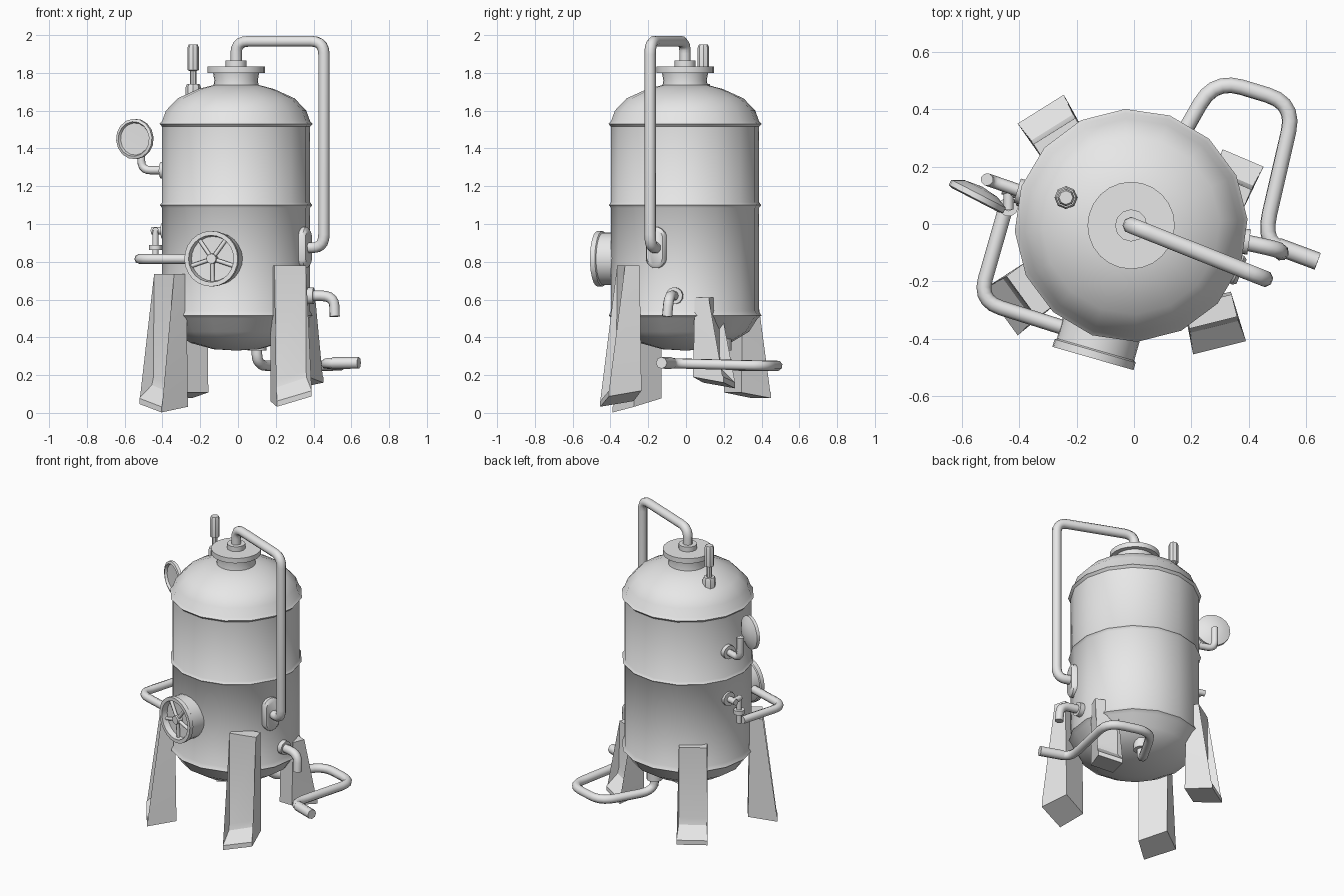
import bpy, bmesh, math
from mathutils import Vector, Matrix

if "Cube" in bpy.data.objects:
    bpy.data.objects.remove(bpy.data.objects["Cube"])

CX, CY = -0.01, -0.005          # tank axis
grey = bpy.data.materials.new("plain grey")
grey.diffuse_color = (0.8, 0.8, 0.8, 1)
grey.use_nodes = True
grey.node_tree.nodes["Principled BSDF"].inputs["Base Color"].default_value = grey.diffuse_color


def finish(ob, angle=40):
    ob.data.materials.clear()
    ob.data.materials.append(grey)
    bpy.ops.object.select_all(action='DESELECT')
    ob.select_set(True)
    bpy.context.view_layer.objects.active = ob
    bpy.ops.object.shade_smooth_by_angle(angle=math.radians(angle))
    return ob


def add_mesh(name, bm, angle=40):
    bmesh.ops.remove_doubles(bm, verts=bm.verts, dist=1e-5)
    bmesh.ops.recalc_face_normals(bm, faces=bm.faces)
    me = bpy.data.meshes.new(name)
    bm.to_mesh(me)
    bm.free()
    ob = bpy.data.objects.new(name, me)
    bpy.context.collection.objects.link(ob)
    return finish(ob, angle)


def lathe(name, profile, origin, axis=(0, 0, 1), n=16, turn=0, angle=40):
    """Revolve (radius, height) points around an axis."""
    rot = Vector((0, 0, 1)).rotation_difference(Vector(axis).normalized())
    bm = bmesh.new()
    rows = []
    for r, h in profile:
        rows.append([bm.verts.new(Vector(origin) + rot @ Vector((
            r * math.cos(turn + math.tau * i / n), r * math.sin(turn + math.tau * i / n), h)))
            for i in range(n)])
    for a, b in zip(rows, rows[1:]):
        for i in range(n):
            j = (i + 1) % n
            bm.faces.new((a[i], a[j], b[j], b[i]))
    return add_mesh(name, bm, angle)


def disc(name, origin, axis, r, h, n=12):
    return lathe(name, [(0, 0), (r, 0), (r, h), (0, h)], origin, axis, n)


def pipe(name, pts, r, bend=0.08):
    """Round tube along a path with rounded corners."""
    pts = [Vector(p) for p in pts]
    path = [pts[0]]
    for a, p, b in zip(pts, pts[1:], pts[2:]):
        s = p + (a - p).normalized() * min(bend, (a - p).length * 0.49)
        e = p + (b - p).normalized() * min(bend, (b - p).length * 0.49)
        for k in range(6):
            t = k / 5
            path.append(s * (1 - t) ** 2 + p * 2 * t * (1 - t) + e * t * t)
    path.append(pts[-1])
    cu = bpy.data.curves.new(name, 'CURVE')
    cu.dimensions = '3D'
    cu.bevel_depth = r
    cu.bevel_resolution = 2
    cu.use_fill_caps = True
    sp = cu.splines.new('POLY')
    sp.points.add(len(path) - 1)
    for q, p in zip(sp.points, path):
        q.co = (*p, 1)
    ob = bpy.data.objects.new(name, cu)
    bpy.context.collection.objects.link(ob)
    bpy.ops.object.select_all(action='DESELECT')
    ob.select_set(True)
    bpy.context.view_layer.objects.active = ob
    bpy.ops.object.convert(target='MESH')
    return finish(bpy.context.view_layer.objects.active, 50)


def radial(deg, r, z):
    a = math.radians(deg)
    return Vector((CX + r * math.cos(a), CY + r * math.sin(a), z))


def direction(deg):
    return Vector((math.cos(math.radians(deg)), math.sin(math.radians(deg)), 0))


# Tank shell with three thin ridges
lathe("tank", [(0, 0.33), (0.12, 0.337), (0.24, 0.37), (0.34, 0.43), (0.385, 0.5), (0.405, 0.515),
               (0.392, 0.54), (0.392, 1.085), (0.404, 1.10), (0.392, 1.115), (0.392, 1.515),
               (0.406, 1.53), (0.392, 1.545), (0.372, 1.60), (0.31, 1.665), (0.2, 1.715),
               (0.122, 1.735), (0, 1.74)], (CX, CY, 0), turn=math.radians(3))
# Neck and lid
lathe("neck", [(0.122, 1.72), (0.115, 1.76), (0.122, 1.80), (0.152, 1.80), (0.152, 1.833),
               (0, 1.833)], (CX, CY, 0), n=24)
disc("lid_collar", (CX, CY, 1.83), (0, 0, 1), 0.056, 0.035)

# Overhead pipe with its wall plate
pipe("overhead_pipe", [(CX, CY, 1.84), (CX, CY, 1.967), (0.455, -0.19, 1.967),
                       (0.455, -0.19, 0.875), (0.34, -0.145, 0.875)], 0.03, 0.07)
bm = bmesh.new()
side, out = direction(-22.7 + 90), direction(-22.7)
rings = []
for d, s in ((0.36, 1), (0.405, 1), (0.417, 0.85)):
    ring = []
    for k in range(16):
        a = math.tau * (k + 0.5) / 16
        p = radial(-22.7, d, 0.875) + side * 0.055 * s * math.cos(a)
        p.z += s * (0.055 * math.sin(a) + math.copysign(0.055, math.sin(a)))
        ring.append(bm.verts.new(p))
    rings.append(ring)
for a, b in zip(rings, rings[1:]):
    for k in range(16):
        bm.faces.new((a[k], a[(k + 1) % 16], b[(k + 1) % 16], b[k]))
bm.faces.new(rings[0])
bm.faces.new(rings[-1])
add_mesh("pipe_wall_plate", bm)

# Round hatch with a recessed spoked wheel
HA = -106.0
hd, hs = direction(HA), direction(HA + 90)
hc = radial(HA, 0, 0.816)
lathe("hatch", [(0.14, 0.3), (0.14, 0.45), (0.147, 0.455), (0.147, 0.482), (0.124, 0.482),
                (0.118, 0.445), (0, 0.44)], hc, hd, 24)
disc("wheel_hub", hc + hd * 0.43, hd, 0.027, 0.05, 10)
for i in range(5):
    a = math.radians(54 + 72 * i)
    v = hs * math.cos(a) + Vector((0, 0, math.sin(a)))
    pipe(f"wheel_spoke_{i + 1}", [hc + hd * 0.46, hc + hd * 0.452 + v * 0.12], 0.011)

# Thermometer on the dome
lathe("thermometer", [(0.04, 1.66), (0.04, 1.725), (0.034, 1.74), (0.018, 1.74), (0.018, 1.81),
                      (0.03, 1.815), (0.03, 1.935), (0.024, 1.95), (0, 1.95)],
      (-0.237, 0.092, 0), n=8)

# Gauge on a bent stem
disc("gauge_flange", radial(163, 0.37, 1.285), direction(163), 0.045, 0.045)
pipe("gauge_stem", [radial(163, 0.36, 1.285), (-0.512, 0.155, 1.285), (-0.512, 0.155, 1.43)],
     0.022, 0.05)
lathe("gauge", [(0, 0.0), (0.085, 0.002), (0.092, 0.017), (0.107, 0.012), (0.107, -0.008),
                (0.065, -0.028), (0, -0.036)], (-0.545, 0.098, 1.45), (-0.46, -0.89, 0), 16)

# Side valve and guard pipe to the hatch
disc("valve_flange", radial(164, 0.36, 0.965), direction(164), 0.045, 0.045)
pipe("valve_nozzle", [radial(164, 0.36, 0.965), radial(164, 0.465, 0.965)], 0.02)
pipe("valve_stem", [(-0.437, 0.06, 0.965), (-0.437, 0.06, 0.80)], 0.016)
pipe("valve_arm", [(-0.437, 0.12, 0.965), (-0.437, 0.05, 0.965)], 0.018)
disc("valve_disc", (-0.437, 0.06, 0.862), (0, 0, 1), 0.034, 0.028, 10)
pipe("guard_pipe", [(-0.23, -0.366, 0.815), (-0.54, -0.268, 0.815), (-0.45, 0.045, 0.815)], 0.026)

# Drain spout on the right
disc("spout_flange", radial(-8, 0.365, 0.62), direction(-8), 0.045, 0.05)
pipe("spout", [radial(-8, 0.36, 0.62), (0.508, -0.09, 0.62), (0.512, -0.1, 0.51)], 0.028, 0.07)

# Bottom outlet pipe looping round the back right
disc("outlet_flange", (0.1, 0.19, 0.33), (0, 0, 1), 0.05, 0.06)
pipe("outlet_pipe", [(0.1, 0.19, 0.38), (0.1, 0.19, 0.25), (0.28, 0.505, 0.25),
                     (0.561, 0.42, 0.25), (0.45, -0.06, 0.262), (0.56, -0.1, 0.265)], 0.028, 0.1)
pipe("outlet_end", [(0.50, -0.078, 0.264), (0.64, -0.13, 0.265)], 0.031)


# Legs: foot tip centre, facing, width, base height, top height, sideways slope of the foot
def leg(name, tip, deg, width, z0, z1, slope):
    o, s = direction(deg), direction(deg + 90)
    prof = [(0, z0), (0, z0 + 0.03), (-0.075, z0 + 0.1), (-0.085, z0 + 0.14), (-0.09, z1),
            (-0.17, z1), (-0.18, z0 + 0.03)]
    bm = bmesh.new()
    ends = []
    for w in (-0.5, 0.5):
        row = []
        for d, z in prof:
            flare = 1.0 if d > -0.05 else 0.9
            p = Vector((tip[0], tip[1], z)) + o * d + s * w * width * flare
            if z < z0 + 0.2:
                p.z += slope * w
            row.append(bm.verts.new(p))
        ends.append(row)
    n = len(prof)
    for i in range(n):
        bm.faces.new((ends[0][i], ends[0][(i + 1) % n], ends[1][(i + 1) % n], ends[1][i]))
    bm.faces.new(ends[0])
    bm.faces.new(ends[1])
    bmesh.ops.triangulate(bm, faces=[f for f in bm.faces if len(f.verts) > 4])
    add_mesh(name, bm, 30)


leg("front_left_leg", (-0.464, -0.307), 216, 0.2, 0.025, 0.735, -0.045)
leg("front_right_leg", (0.298, -0.431), -76, 0.19, 0.06, 0.78, 0.055)
leg("back_left_leg", (-0.325, 0.40), 122, 0.19, 0.078, 0.69, 0)
leg("back_right_leg", (0.38, 0.23), 67, 0.155, 0.145, 0.61, -0.03)
